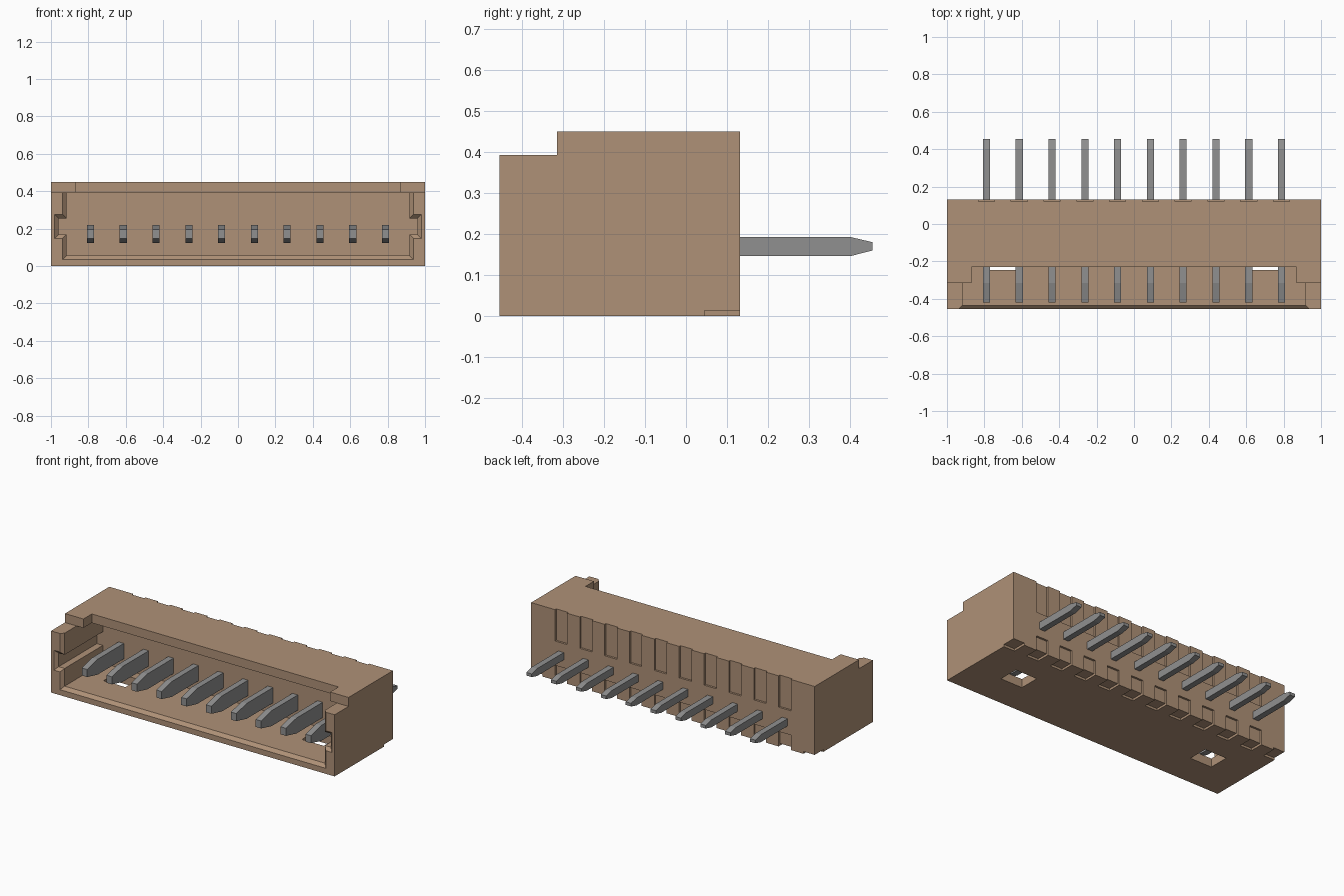
import bpy
import bmesh
from mathutils import Vector

cube = bpy.data.objects.get("Cube")
if cube:
    bpy.data.objects.remove(cube, do_unlink=True)

PITCH = 0.1753
PIN_X = [(i - 4.5) * PITCH for i in range(10)]


def make_material(name, rgb):
    mat = bpy.data.materials.new(name)
    mat.use_nodes = True
    color = (*rgb, 1.0)
    mat.diffuse_color = color
    mat.node_tree.nodes["Principled BSDF"].inputs["Base Color"].default_value = color
    return mat


def add_block(bm, lo, hi, flare=0.0):
    """Box between two corners; its front end grows by flare in x and z."""
    lo, hi = Vector(lo), Vector(hi)
    mid = (lo + hi) / 2
    for v in bmesh.ops.create_cube(bm, size=1.0)["verts"]:
        v.co = mid + v.co * (hi - lo)
        if v.co.y < mid.y:
            v.co.x += flare if v.co.x > mid.x else -flare
            v.co.z += flare if v.co.z > mid.z else -flare


def make_object(name, bm, mat=None):
    bmesh.ops.recalc_face_normals(bm, faces=bm.faces)
    mesh = bpy.data.meshes.new(name)
    bm.to_mesh(mesh)
    bm.free()
    obj = bpy.data.objects.new(name, mesh)
    bpy.context.collection.objects.link(obj)
    if mat:
        mesh.materials.append(mat)
    return obj


def cut(target, blocks):
    """Subtract a group of separate blocks from the target."""
    bm = bmesh.new()
    for block in blocks:
        add_block(bm, *block)
    cutter = make_object("cutter", bm)
    cutter.hide_render = True
    mod = target.modifiers.new("cut", "BOOLEAN")
    mod.operation = "DIFFERENCE"
    mod.solver = "EXACT"
    mod.object = cutter
    bpy.context.view_layer.update()
    graph = bpy.context.evaluated_depsgraph_get()
    mesh = bpy.data.meshes.new_from_object(target.evaluated_get(graph))
    target.modifiers.clear()
    target.data = mesh
    bpy.data.objects.remove(cutter, do_unlink=True)


tan = make_material("tan plastic", (0.43, 0.285, 0.185))
grey = make_material("grey metal", (0.28, 0.28, 0.28))

# Housing shell
bm = bmesh.new()
add_block(bm, (-1, -0.455, 0), (1, 0.132, 0.45))
housing = make_object("housing", bm, tan)

# Stepped roof, cut back further in the middle
cut(housing, [((-1.1, -0.6, 0.393), (1.1, -0.315, 0.6))])
cut(housing, [((-0.87, -0.6, 0.393), (0.87, -0.23, 0.6))])

# Mating cavity and its flared mouth
cut(housing, [((-0.918, -0.6, 0.055), (0.918, -0.05, 0.393))])
cut(housing, [((-0.918, -0.475, 0.055), (0.918, -0.435, 0.6), 0.04)])

# Side key slots with flared mouths
cut(housing, [((-0.96, -0.6, 0.168), (0.96, -0.05, 0.255))])
cut(housing, [((-0.96, -0.475, 0.168), (0.96, -0.435, 0.255), 0.04)])

# Floor windows
cut(housing, [((s * 0.7 - 0.077, -0.245, -0.1), (s * 0.7 + 0.077, -0.115, 0.12))
              for s in (-1, 1)])

# Shallow rear notches above and below each pin
cut(housing, [((x - 0.043, 0.119, z0), (x + 0.043, 0.2, z1))
              for x in PIN_X for z0, z1 in ((0.25, 0.6), (-0.1, 0.095))])

# Shallow recesses under the rear edge, including both ends
ends = [-5.5 * PITCH, 5.5 * PITCH]
cut(housing, [((x - 0.043, 0.045, -0.1), (x + 0.043, 0.2, 0.014))
              for x in PIN_X + ends])

# Contact pins: tall tapered blade in front, slim tail behind
profile = [(-0.42, 0.147), (-0.315, 0.122), (-0.03, 0.122), (-0.03, 0.146),
           (0.40, 0.146), (0.455, 0.16), (0.455, 0.18), (0.40, 0.193),
           (-0.03, 0.193), (-0.03, 0.22), (-0.315, 0.22), (-0.42, 0.195)]
for number, x in enumerate(PIN_X, 1):
    bm = bmesh.new()
    face = bm.faces.new([bm.verts.new((x - 0.019, y, z)) for y, z in profile])
    side = bmesh.ops.extrude_face_region(bm, geom=[face])["geom"]
    bmesh.ops.translate(bm, vec=(0.038, 0, 0),
                        verts=[g for g in side if isinstance(g, bmesh.types.BMVert)])
    make_object(f"contact_pin_{number}", bm, grey)
